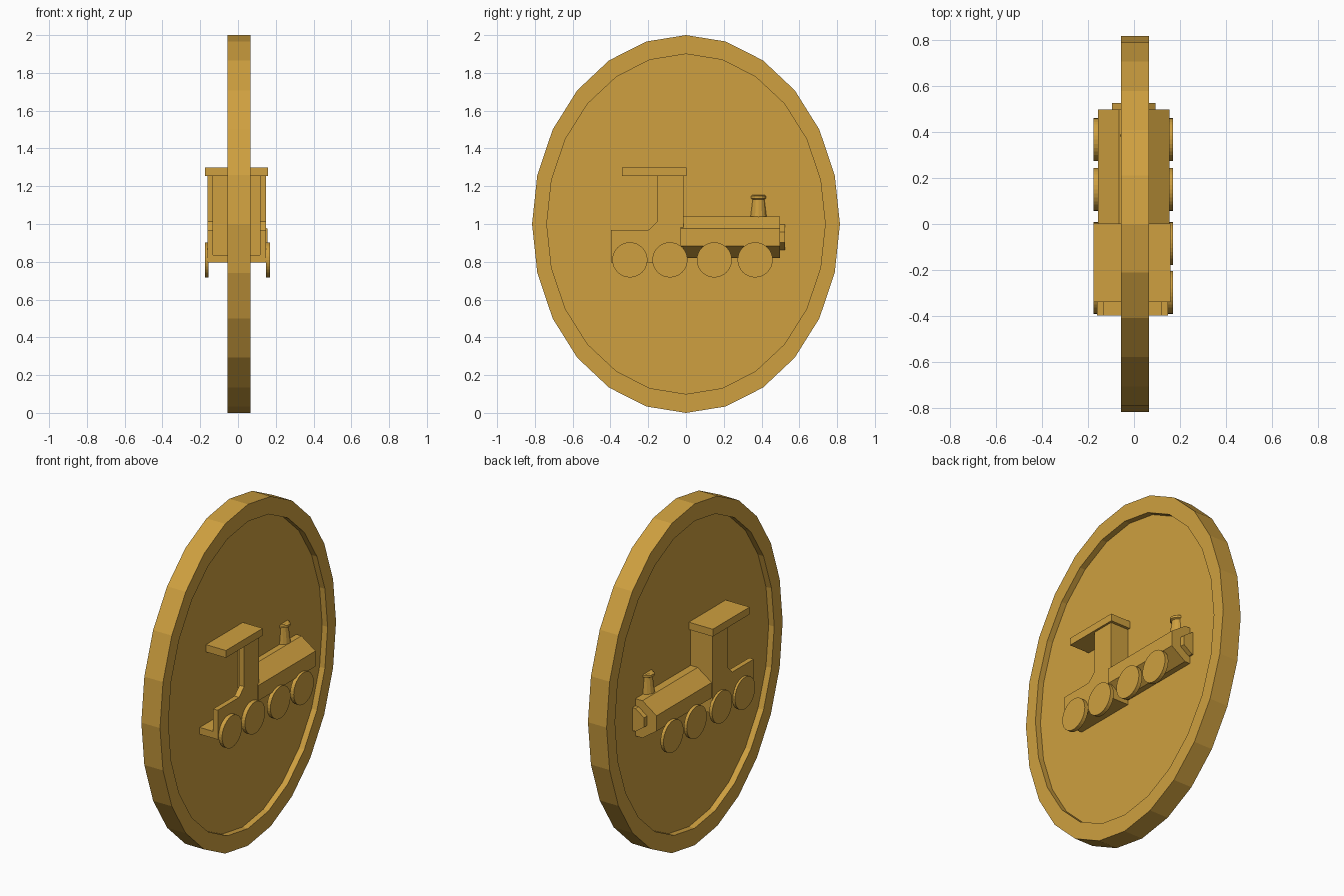
import bpy
from math import sin, cos, pi

if "Cube" in bpy.data.objects:
    bpy.data.objects.remove(bpy.data.objects["Cube"])

gold = bpy.data.materials.new("gold")
gold.diffuse_color = (0.62, 0.35, 0.05, 1)
gold.use_nodes = True
gold.node_tree.nodes["Principled BSDF"].inputs["Base Color"].default_value = gold.diffuse_color


def add(name, verts, faces):
    me = bpy.data.meshes.new(name)
    me.from_pydata(verts, [], faces)
    me.materials.append(gold)
    ob = bpy.data.objects.new(name, me)
    bpy.context.collection.objects.link(ob)
    return ob


def loft(name, rings):
    """Join equal-length rings of points and cap both ends."""
    n = len(rings[0])
    verts = [p for r in rings for p in r]
    faces = [(k*n + i, k*n + (i+1) % n, (k+1)*n + (i+1) % n, (k+1)*n + i)
             for k in range(len(rings) - 1) for i in range(n)]
    faces += [tuple(range(n))[::-1], tuple(range((len(rings)-1)*n, len(rings)*n))]
    ob = add(name, verts, faces)
    import bmesh
    bm = bmesh.new()
    bm.from_mesh(ob.data)
    bmesh.ops.recalc_face_normals(bm, faces=bm.faces)
    bm.to_mesh(ob.data)
    bm.free()
    return ob


def ring(axis, centre, ra, rb, n, phase=0.0):
    """Ellipse around an axis; ra, rb are radii on the two other axes in order."""
    out = []
    for i in range(n):
        t = 2*pi*(i + phase)/n
        d = [ra*cos(t), rb*sin(t)]
        d.insert("xyz".index(axis), 0)
        out.append(tuple(c + v for c, v in zip(centre, d)))
    return out


def box(name, x0, x1, y0, y1, z0, z1):
    return loft(name, [[(x0, y0, z), (x1, y0, z), (x1, y1, z), (x0, y1, z)] for z in (z0, z1)])


# coin disc with a recessed field on both faces
profile = [(-0.02, 0.737, 0.9), (-0.056, 0.737, 0.9), (-0.056, 0.815, 1.0),
           (0.065, 0.815, 1.0), (0.065, 0.737, 0.9), (0.03, 0.737, 0.9)]
loft("coin", [ring("x", (x, 0, 1), ry, rz, 24) for x, ry, rz in profile])

# octagonal boiler and its front cap
k = 1/cos(pi/8)
for name, y0, y1, rx, rz in (("boiler", -0.03, 0.497, 0.156, 0.109),
                             ("boiler_cap", 0.49, 0.525, 0.095, 0.067)):
    loft(name, [ring("y", (-0.001, y, 0.93), rx*k, rz*k, 8, 0.5) for y in (y0, y1)])

# tapered chimney with a flared rim
loft("chimney", [ring("z", (0.003, 0.384, z), r*1.3, r, 16)
                 for z, r in ((1.0, 0.05), (1.035, 0.048), (1.13, 0.038), (1.135, 0.046),
                              (1.148, 0.046), (1.153, 0.04))])

# cab: floor, front wall, roof and stepped side walls
box("cab_floor", -0.161, 0.147, -0.397, -0.014, 0.795, 0.835)
box("cab_front_wall", -0.161, 0.147, -0.045, -0.014, 0.795, 1.26)
box("cab_roof", -0.175, 0.159, -0.339, 0.002, 1.255, 1.298)
side = [(-0.397, 0.795), (-0.014, 0.795), (-0.014, 1.26), (-0.153, 1.26),
        (-0.153, 1.012), (-0.2, 0.967), (-0.397, 0.967)]
for name, x0, x1 in (("cab_wall_left", -0.161, -0.132), ("cab_wall_right", 0.117, 0.147)):
    loft(name, [[(x, y, z) for y, z in side] for x in (x0, x1)])

# four thin wheels on each side
for label, x0, x1 in (("left", -0.175, -0.156), ("right", 0.147, 0.17)):
    for i, y in enumerate((-0.297, -0.085, 0.15, 0.366)):
        loft(f"wheel_{label}_{i+1}", [ring("x", (x, y, 0.81), 0.093, 0.093, 32) for x in (x0, x1)])
